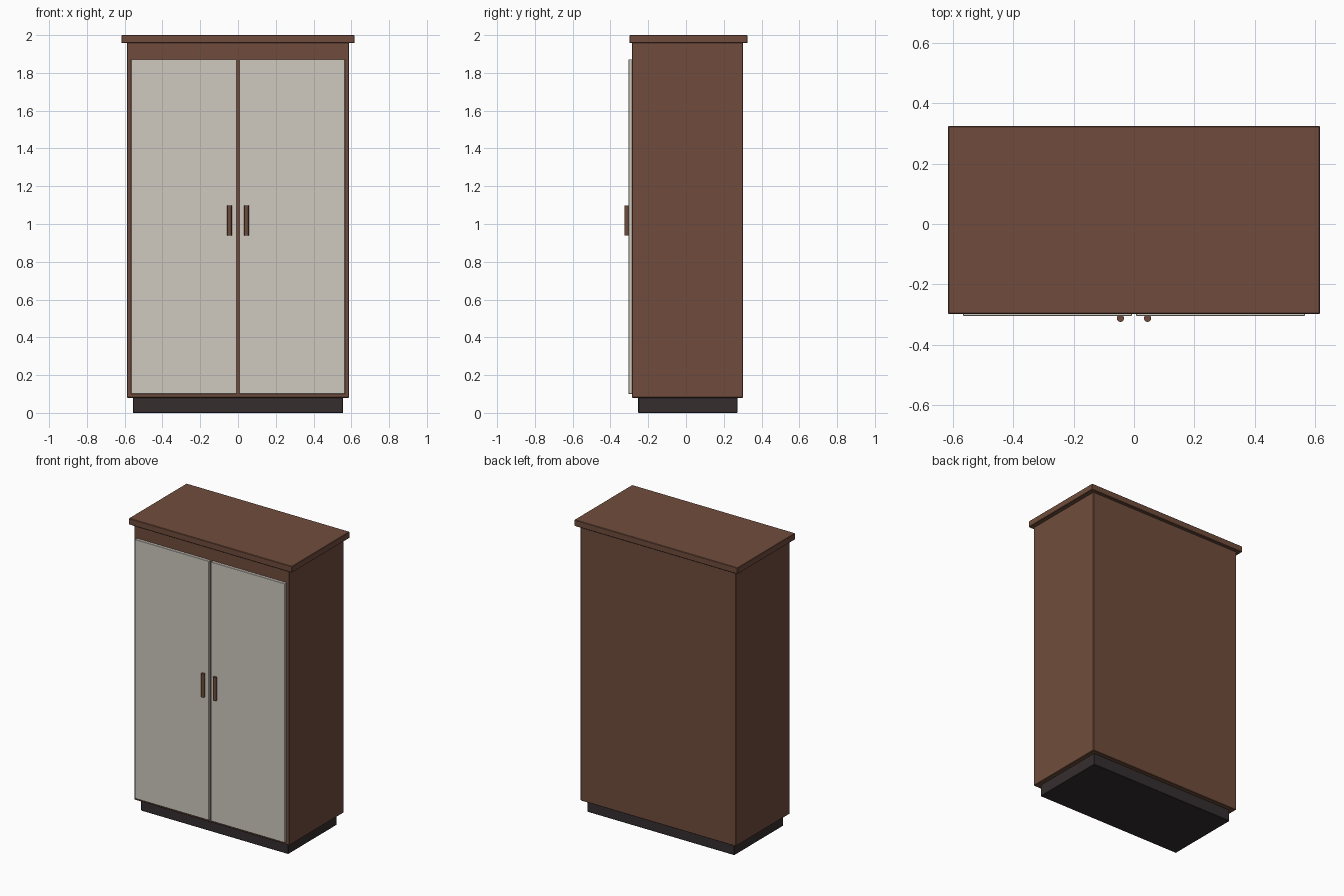
import bpy

if "Cube" in bpy.data.objects:
    bpy.data.objects.remove(bpy.data.objects["Cube"])


def material(name, rgb):
    m = bpy.data.materials.new(name)
    m.diffuse_color = (*rgb, 1.0)
    m.use_nodes = True
    m.node_tree.nodes["Principled BSDF"].inputs["Base Color"].default_value = m.diffuse_color
    return m


wood = material("brown_wood", (0.16, 0.073, 0.045))
cream = material("pale_door", (0.62, 0.58, 0.52))
dark = material("dark_plinth", (0.036, 0.027, 0.028))


def finish(ob, name, mat, bevel):
    ob.name = name
    ob.data.materials.append(mat)
    if bevel:
        mod = ob.modifiers.new("soft_edges", 'BEVEL')
        mod.width = bevel
        mod.segments = 1
    return ob


def box(name, x, y, z, mat, bevel=0.003):
    """Box from (min, max) ranges on each axis."""
    bpy.ops.mesh.primitive_cube_add(
        size=1, location=[(a + b) / 2 for a, b in (x, y, z)])
    ob = bpy.context.object
    ob.scale = [b - a for a, b in (x, y, z)]
    bpy.ops.object.transform_apply(location=False, rotation=False, scale=True)
    return finish(ob, name, mat, bevel)


# Plinth, carcass and overhanging top
box("plinth", (-0.557, 0.557), (-0.253, 0.273), (0.0, 0.083), dark)
box("cabinet_body", (-0.587, 0.587), (-0.285, 0.302), (0.08, 1.96), wood)
box("top_board", (-0.617, 0.617), (-0.299, 0.325), (1.957, 2.0), wood)

# Pair of doors with round bar handles
for side, s in (("left", -1), ("right", 1)):
    box(side + "_door", tuple(sorted((s * 0.007, s * 0.567))),
        (-0.305, -0.284), (0.10, 1.872), cream, 0.002)
    bpy.ops.mesh.primitive_cylinder_add(
        vertices=24, radius=0.012, depth=0.16, location=(s * 0.045, -0.313, 1.018))
    bpy.ops.object.shade_smooth_by_angle()
    finish(bpy.context.object, side + "_handle", wood, 0)
